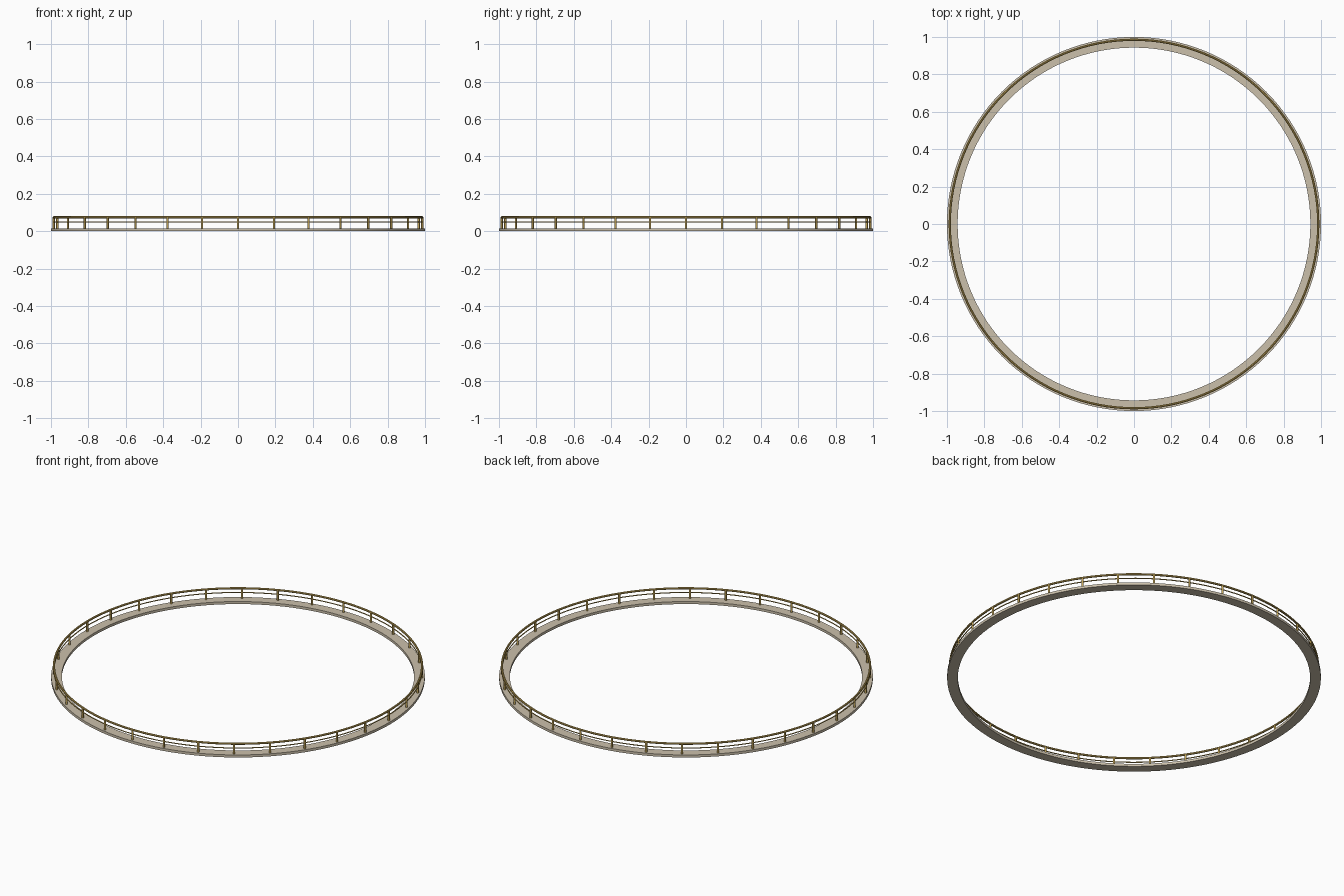
import bpy, math

if "Cube" in bpy.data.objects:
    bpy.data.objects.remove(bpy.data.objects["Cube"])

SEG = 128
RAIL_R = 0.985
POSTS = 32

def material(name, color):
    m = bpy.data.materials.new(name)
    m.diffuse_color = color
    m.use_nodes = True
    m.node_tree.nodes["Principled BSDF"].inputs["Base Color"].default_value = m.diffuse_color
    return m

stone = material("pale_stone", (0.60, 0.53, 0.41, 1))
brass = material("brass", (0.55, 0.38, 0.10, 1))

def finish(name, verts, faces, mat):
    me = bpy.data.meshes.new(name)
    me.from_pydata(verts, [], faces)
    me.materials.append(mat)
    ob = bpy.data.objects.new(name, me)
    bpy.context.collection.objects.link(ob)
    bpy.context.view_layer.objects.active = ob
    ob.select_set(True)
    bpy.ops.object.shade_smooth_by_angle(angle=math.radians(35))
    ob.select_set(False)
    return ob

def lathe(name, profile, mat):
    """Sweep a closed counter-clockwise (radius, z) profile around the z axis."""
    n = len(profile)
    verts, faces = [], []
    for i in range(SEG):
        a = 2 * math.pi * i / SEG
        verts += [(r * math.cos(a), r * math.sin(a), z) for r, z in profile]
        j = (i + 1) % SEG
        for k in range(n):
            l = (k + 1) % n
            faces.append((i * n + k, j * n + k, j * n + l, i * n + l))
    return finish(name, verts, faces, mat)

def tube_profile(radius, z, thick, sides=8):
    return [(radius + thick * math.cos(2 * math.pi * k / sides),
             z + thick * math.sin(2 * math.pi * k / sides)) for k in range(sides)]

# Flat walkway ring
lathe("walkway_deck", [(0.943, 0), (1.0, 0), (1.0, 0.015), (0.943, 0.015)], stone)

# Handrail and thin middle rail
lathe("top_rail", tube_profile(RAIL_R, 0.074, 0.006), brass)
lathe("middle_rail", tube_profile(RAIL_R, 0.049, 0.003), brass)

# Evenly spaced railing posts
for i in range(POSTS):
    a = 2 * math.pi * i / POSTS
    bpy.ops.mesh.primitive_cylinder_add(
        vertices=8, radius=0.006, depth=0.062,
        location=(RAIL_R * math.cos(a), RAIL_R * math.sin(a), 0.043), rotation=(0, 0, a))
    post = bpy.context.object
    post.name = f"railing_post_{i + 1:02d}"
    post.data.materials.append(brass)
    bpy.ops.object.shade_smooth_by_angle(angle=math.radians(50))
    post.select_set(False)
